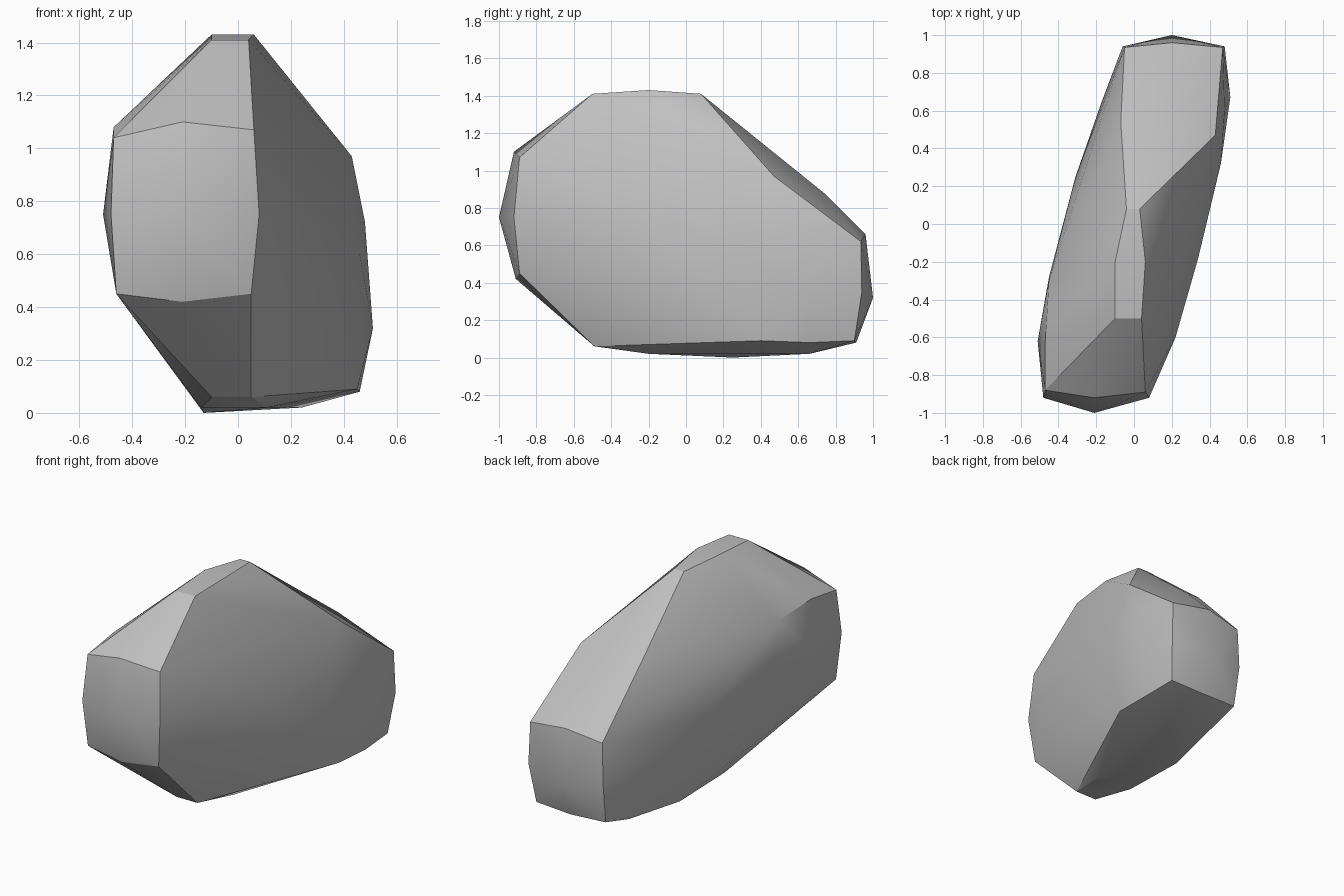
import bpy
import bmesh
import math

default_cube = bpy.data.objects.get("Cube")
if default_cube:
    bpy.data.objects.remove(default_cube, do_unlink=True)


def make_material(name, colour):
    material = bpy.data.materials.new(name)
    material.use_nodes = True
    material.diffuse_color = colour
    shader = material.node_tree.nodes["Principled BSDF"]
    shader.inputs["Base Color"].default_value = colour
    shader.inputs["Roughness"].default_value = 0.9
    return material


def hull_object(name, points, material):
    """Wrap a convex skin around the points and smooth its broad facets."""
    mesh = bpy.data.meshes.new(name)
    bm = bmesh.new()
    for point in points:
        bm.verts.new(point)
    result = bmesh.ops.convex_hull(bm, input=bm.verts[:])
    spare = {item for item in result["geom_interior"] + result["geom_unused"]
             if isinstance(item, bmesh.types.BMVert)}
    bmesh.ops.delete(bm, geom=list(spare), context="VERTS")
    bmesh.ops.recalc_face_normals(bm, faces=bm.faces[:])
    bm.to_mesh(mesh)
    bm.free()
    mesh.materials.append(material)
    rock = bpy.data.objects.new(name, mesh)
    bpy.context.scene.collection.objects.link(rock)
    bpy.ops.object.select_all(action="DESELECT")
    rock.select_set(True)
    bpy.context.view_layer.objects.active = rock
    bpy.ops.object.shade_smooth_by_angle(angle=math.radians(30))
    return rock


# Chiselled rim, once round the rock: y, z, x on one side, x on the other
rim = [
    (-0.92, 0.75, -0.48, 0.08),    # front face
    (-0.89, 0.45, -0.46, 0.05),
    (-0.49, 0.06, -0.10, 0.05),    # underside
    (-0.2, 0.02, -0.14, 0.11),
    (0.9, 0.09, -0.05, 0.45),      # back face
    (0.94, 0.35, -0.06, 0.48),
    (0.935, 0.62, -0.05, 0.47),
    (0.08, 1.41, -0.04, 0.03),     # top strip
    (-0.2, 1.43, -0.10, 0.06),
    (-0.5, 1.41, -0.10, 0.04),
]
rim_points = [(x, y, z) for y, z, low, high in rim for x in (low, high)]

# Shoulders where the rim steps out of line
shoulders = [
    (-0.47, -0.88, 1.04), (0.06, -0.89, 1.07),    # front face, upper corners
    (-0.47, -0.62, 1.08), (-0.45, -0.3, 1.05),    # upper side
    (0.43, 0.47, 0.97), (-0.07, 0.54, 1.03),      # sloping back
    (0.46, 0.66, 0.08), (0.45, 0.4, 0.09),        # underside
    (-0.05, 0.66, 0.02), (-0.13, 0.25, 0),
]

# Slight swelling along the middle of the narrow faces
ridge = [
    (-0.21, -0.92, 1.1), (-0.21, -1, 0.75), (-0.21, -0.91, 0.42),
    (0.24, 0.66, 0.02), (0.2, 0.91, 0.08),
    (0.2, 1, 0.32), (0.2, 0.96, 0.66), (0.2, 0.75, 0.87),
]

# Swelling of the two broad sides
bulge = [
    (0.22, -0.6, 0.74), (0.34, -0.18, 0.7),
    (0.46, 0.32, 0.6), (0.48, 0.6, 0.72), (0.51, 0.67, 0.32),
    (-0.51, -0.62, 0.75), (-0.45, -0.28, 0.75),
    (-0.31, 0.25, 0.6), (-0.17, 0.65, 0.4),
]

stone = make_material("stone grey", (0.53, 0.53, 0.53, 1))
hull_object("rock", rim_points + shoulders + ridge + bulge, stone)
